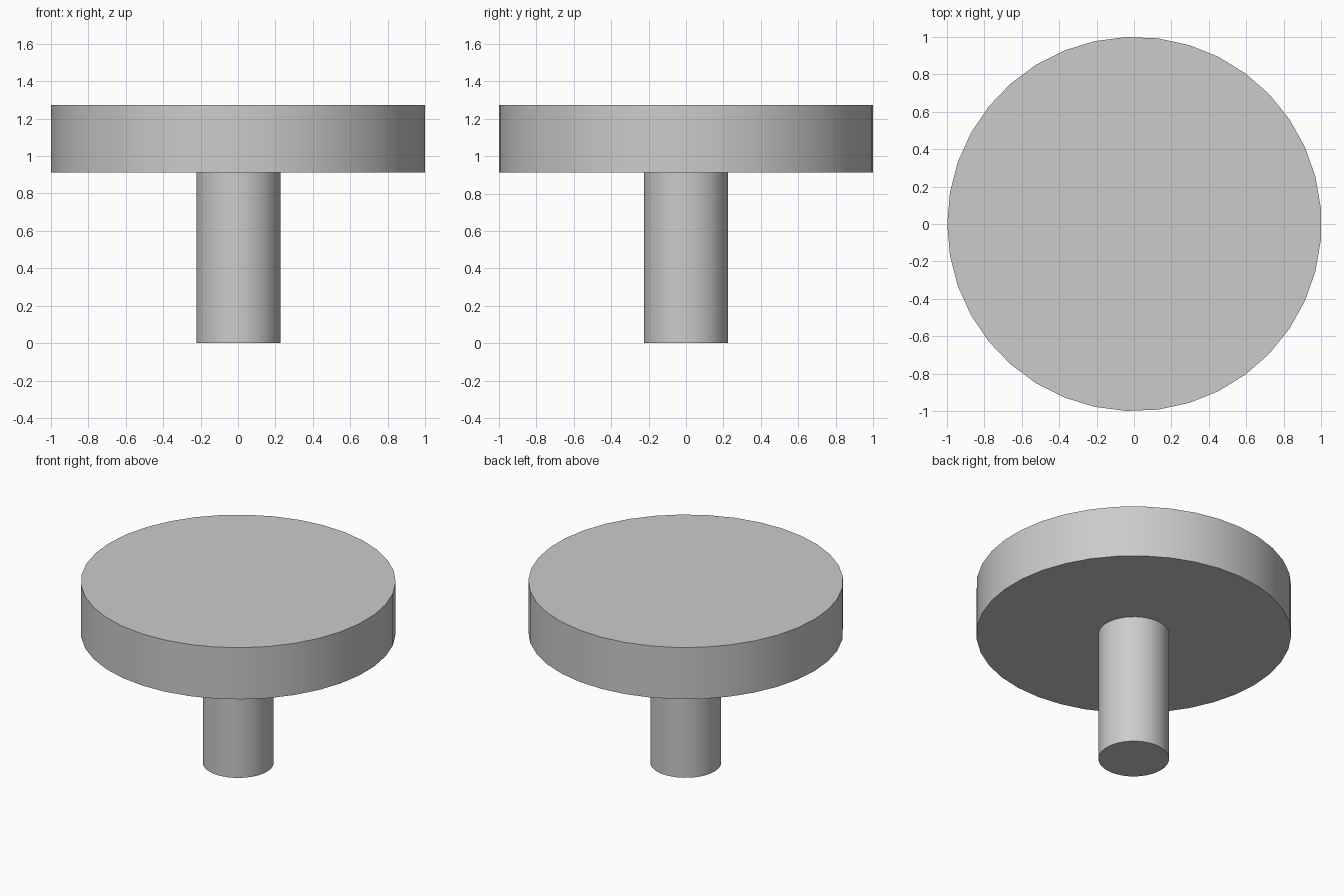
import bpy
import math

cube = bpy.data.objects.get("Cube")
if cube:
    bpy.data.objects.remove(cube, do_unlink=True)

SIDES = 37
DISC_BOTTOM, DISC_TOP = 0.912, 1.274

# Single plain grey for the whole model
GREY = (0.6, 0.6, 0.6, 1.0)
grey = bpy.data.materials.new("plain_grey")
grey.use_nodes = True
grey.diffuse_color = GREY
grey.node_tree.nodes["Principled BSDF"].inputs["Base Color"].default_value = GREY


def upright_cylinder(name, radius, bottom, top):
    """Smooth-sided cylinder with crisp rims and one vertex on the -x axis."""
    bpy.ops.mesh.primitive_cylinder_add(
        vertices=SIDES, radius=radius, depth=top - bottom,
        location=(0.002, 0, (bottom + top) / 2), rotation=(0, 0, math.pi / 2))
    part = bpy.context.object
    part.name = part.data.name = name
    part.data.materials.append(grey)
    bpy.ops.object.transform_apply(location=False, rotation=True, scale=False)
    bpy.ops.object.shade_smooth_by_angle(angle=math.radians(30))
    return part


# Wide round head, with the stem seated slightly into its underside
upright_cylinder("head_disc", 1.0, DISC_BOTTOM, DISC_TOP)
upright_cylinder("stem", 0.225, 0, DISC_BOTTOM + 0.01)
